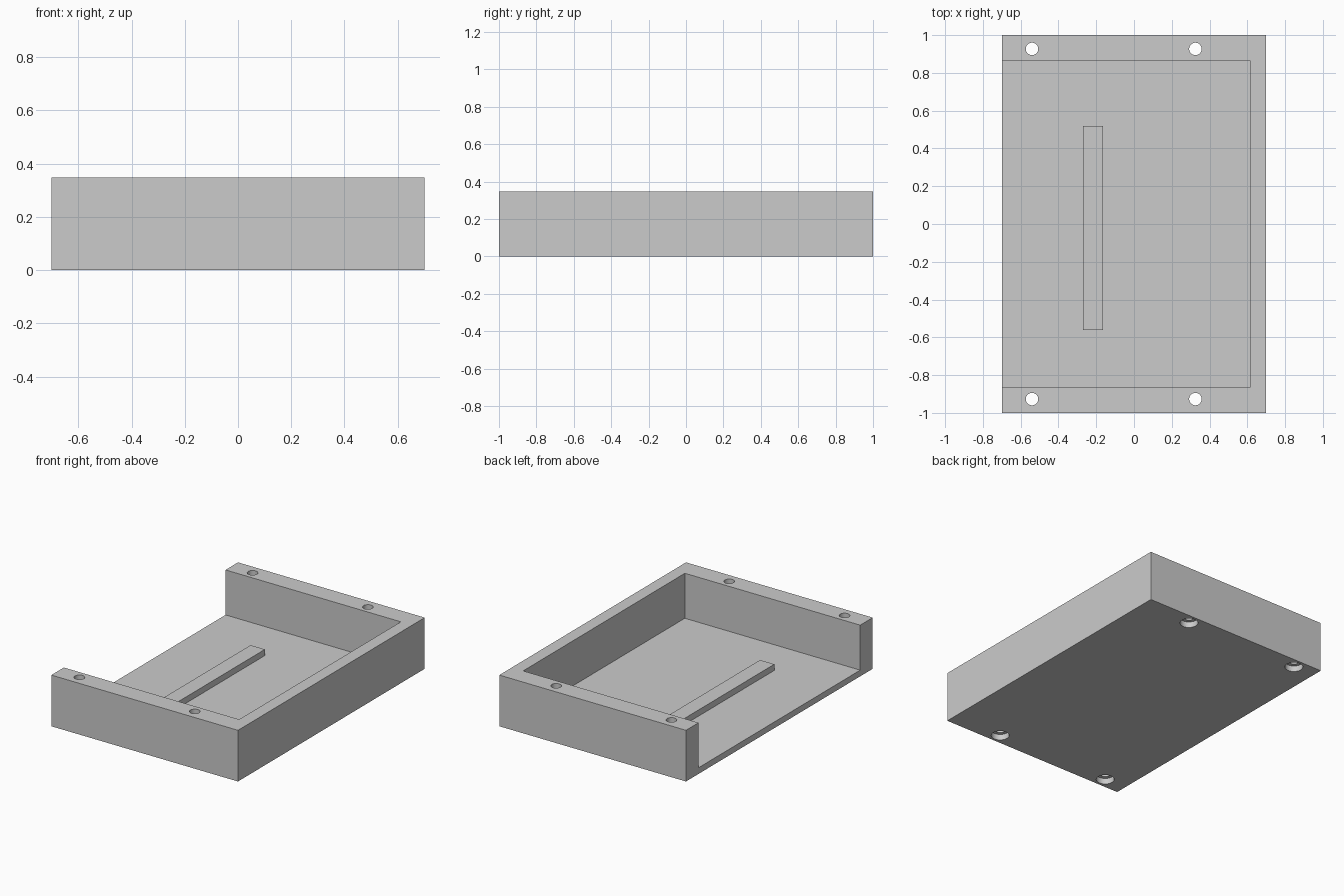
import bpy
from mathutils import Vector

cube = bpy.data.objects.get("Cube")
if cube:
    bpy.data.objects.remove(cube, do_unlink=True)

WIDTH, LENGTH, HEIGHT = 1.4, 2.0, 0.347
FLOOR = 0.042
INNER_X, INNER_Y = 0.615, 0.866
HOLE_Y = 0.927

grey = bpy.data.materials.new("plain grey")
grey.use_nodes = True
colour = (0.6, 0.6, 0.6, 1)
grey.diffuse_color = colour
grey.node_tree.nodes["Principled BSDF"].inputs["Base Color"].default_value = colour


def box(name, low, high):
    """Box between two opposite corners."""
    low, high = Vector(low), Vector(high)
    bpy.ops.mesh.primitive_cube_add(size=1, location=(low + high) / 2)
    ob = bpy.context.object
    ob.name = name
    ob.scale = high - low
    bpy.ops.object.transform_apply(location=False, rotation=False, scale=True)
    ob.data.materials.append(grey)
    return ob


def rod(name, x, y, radius, z0, z1):
    """Upright cylinder between two heights."""
    bpy.ops.mesh.primitive_cylinder_add(vertices=32, radius=radius, depth=z1 - z0,
                                        location=(x, y, (z0 + z1) / 2))
    ob = bpy.context.object
    ob.name = name
    ob.data.materials.append(grey)
    return ob


def cut(target, cutter):
    """Subtract the cutter from the target, then discard it."""
    cutter.hide_render = True
    bpy.ops.object.select_all(action='DESELECT')
    target.select_set(True)
    bpy.context.view_layer.objects.active = target
    mod = target.modifiers.new("cut", 'BOOLEAN')
    mod.operation = 'DIFFERENCE'
    mod.solver = 'EXACT'
    mod.object = cutter
    bpy.ops.object.modifier_apply(modifier=mod.name)
    bpy.data.objects.remove(cutter, do_unlink=True)


# Tray: solid block hollowed from above and open on one long side
tray = box("tray", (-WIDTH / 2, -LENGTH / 2, 0), (WIDTH / 2, LENGTH / 2, HEIGHT))
cut(tray, box("cavity_cutter", (-1, -INNER_Y, FLOOR), (INNER_X, INNER_Y, 1)))

# Screw holes through the end walls, counterbored underneath
for x in (-0.54, 0.325):
    for y in (-HOLE_Y, HOLE_Y):
        cut(tray, rod("hole_cutter", x, y, 0.033, -0.1, 0.5))
        cut(tray, rod("counterbore_cutter", x, y, 0.057, -0.1, 0.04))

bpy.ops.object.select_all(action='DESELECT')
tray.select_set(True)
bpy.context.view_layer.objects.active = tray
bpy.ops.object.shade_smooth_by_angle(angle=0.5)

# Raised rib on the floor
box("floor_rib", (-0.27, -0.56, FLOOR), (-0.163, 0.52, FLOOR + 0.042))
